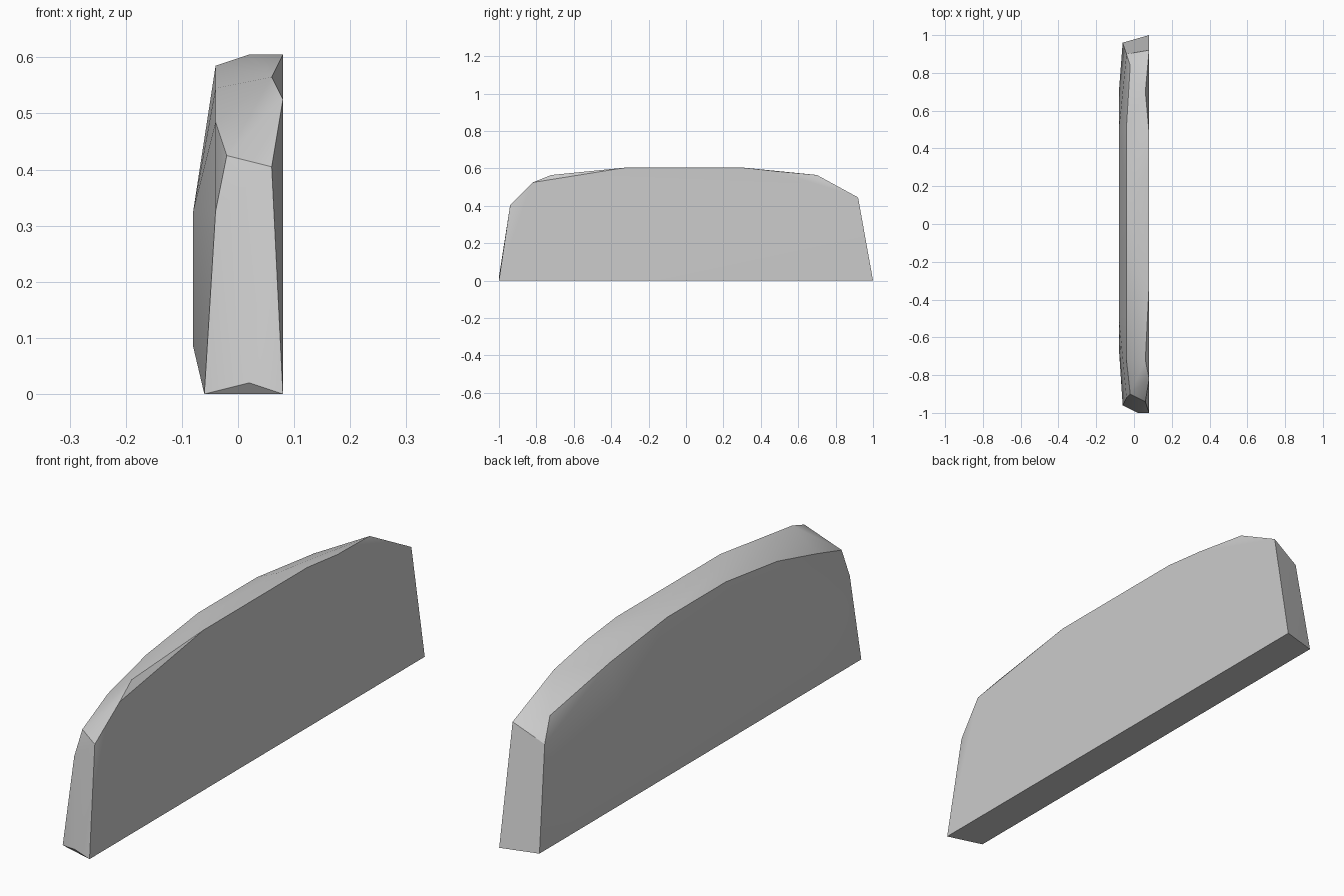
import bpy
import bmesh

cube = bpy.data.objects.get("Cube")
if cube:
    bpy.data.objects.remove(cube, do_unlink=True)

# One plain stone grey
stone = bpy.data.materials.new("stone_grey")
stone.use_nodes = True
grey = (0.6, 0.6, 0.6, 1)
stone.diffuse_color = grey
stone.node_tree.nodes["Principled BSDF"].inputs["Base Color"].default_value = grey

# Rim of the flat side, chipped inward at some corners
flat_rim = [(.08, -1, 0), (.06, -.94, .405), (.08, -.82, .525), (.06, -.72, .565),
            (.08, -.32, .605), (.08, .3, .605), (.08, .48, .585), (.06, .7, .565),
            (.08, .92, .445), (.08, 1, 0)]
# Rim of the bulging side
bulge_rim = [(-.06, -.96, 0), (-.04, -.92, .325), (-.02, -.9, .425), (-.04, -.72, .485),
             (-.04, -.49, .545), (-.04, -.18, .585), (-.04, .17, .585), (-.04, .51, .545),
             (-.02, .84, .465), (-.04, .9, .385), (-.06, .96, 0)]
# Belly of the bulge, crown of the top and the chip at the front foot
belly = [(-.08, y, z) for y, z in ((-.66, .085), (.7, .085), (-.5, .325), (.5, .325))]
crown = [(.02, -.2, .605), (.02, .2, .605)]
foot_chip = [(.02, -1, .02)]

# Wrap the rims in one faceted solid
bm = bmesh.new()
for point in flat_rim + bulge_rim + belly + crown + foot_chip:
    bm.verts.new(point)
bmesh.ops.convex_hull(bm, input=bm.verts[:])
loose = [v for v in bm.verts if not v.link_faces]
bmesh.ops.delete(bm, geom=loose, context='VERTS')
bmesh.ops.dissolve_limit(bm, angle_limit=.01, verts=bm.verts[:], edges=bm.edges[:])
bmesh.ops.recalc_face_normals(bm, faces=bm.faces[:])

mesh = bpy.data.meshes.new("stone_slab")
bm.to_mesh(mesh)
bm.free()
mesh.materials.append(stone)
slab = bpy.data.objects.new("stone_slab", mesh)
bpy.context.collection.objects.link(slab)

# Smooth the soft facets, keep the hard rims
bpy.ops.object.select_all(action='DESELECT')
slab.select_set(True)
bpy.context.view_layer.objects.active = slab
bpy.ops.object.shade_smooth_by_angle(angle=.52)
weighted = slab.modifiers.new("even_shading", 'WEIGHTED_NORMAL')
weighted.keep_sharp = True
